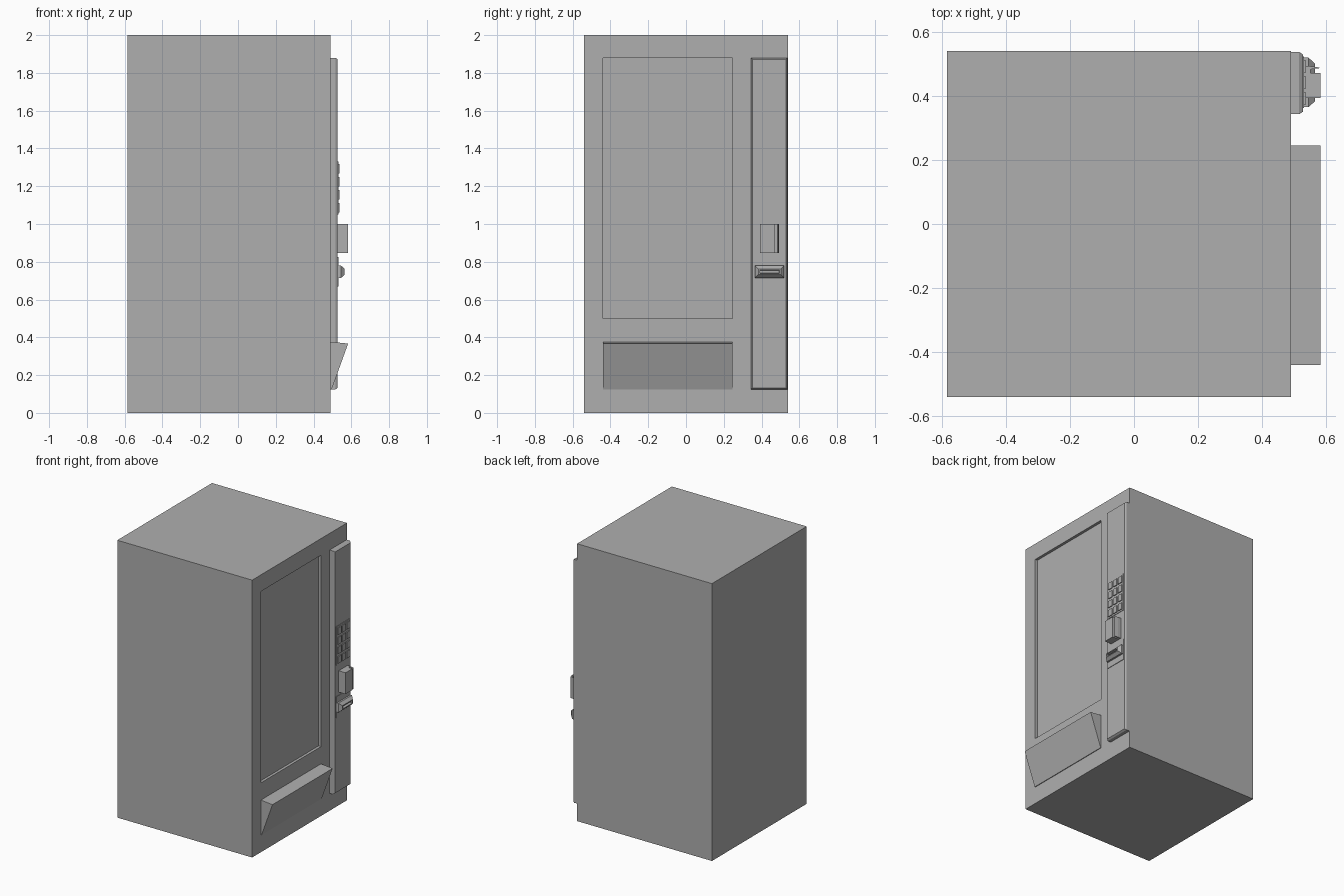
import bpy
import bmesh

cube = bpy.data.objects.get("Cube")
if cube:
    bpy.data.objects.remove(cube, do_unlink=True)

COLOUR = (0.428, 0.428, 0.428, 1)
grey = bpy.data.materials.new("plain grey")
grey.use_nodes = True
grey.diffuse_color = COLOUR
grey.node_tree.nodes["Principled BSDF"].inputs["Base Color"].default_value = COLOUR


def finish(name, bm):
    bmesh.ops.recalc_face_normals(bm, faces=bm.faces)
    mesh = bpy.data.meshes.new(name)
    bm.to_mesh(mesh)
    bm.free()
    mesh.materials.append(grey)
    obj = bpy.data.objects.new(name, mesh)
    bpy.context.collection.objects.link(obj)


def add_loft(bm, area, steps):
    """Loft a rectangle (y0, y1, z0, z1) outwards along x; steps are (x, inset y, inset z)."""
    y0, y1, z0, z1 = area
    rings = []
    for x, dy, dz in steps:
        corners = ((y0 + dy, z0 + dz), (y1 - dy, z0 + dz), (y1 - dy, z1 - dz), (y0 + dy, z1 - dz))
        rings.append([bm.verts.new((x, y, z)) for y, z in corners])
    for a, b in zip(rings, rings[1:]):
        for i in range(4):
            j = (i + 1) % 4
            bm.faces.new((a[i], a[j], b[j], b[i]))
    bm.faces.new(rings[0][::-1])
    bm.faces.new(rings[-1])


def loft(name, area, steps):
    bm = bmesh.new()
    add_loft(bm, area, steps)
    finish(name, bm)


def prism(name, profile, y0, y1):
    """Extrude an x-z profile along y."""
    bm = bmesh.new()
    face = bm.faces.new([bm.verts.new((x, y0, z)) for x, z in profile])
    ext = bmesh.ops.extrude_face_region(bm, geom=[face])["geom"]
    verts = [v for v in ext if isinstance(v, bmesh.types.BMVert)]
    bmesh.ops.translate(bm, verts=verts, vec=(0, y1 - y0, 0))
    finish(name, bm)


FRONT = 0.491
PANEL = 0.528
WIN = (-0.44, 0.245, 0.5, 1.88)

# Cabinet: front face is a frame of quads around the recessed window
bm = bmesh.new()
outer = [bm.verts.new((FRONT, y, z)) for y, z in ((-0.54, 0), (0.54, 0), (0.54, 2), (-0.54, 2))]
back = [bm.verts.new((-0.585, v.co.y, v.co.z)) for v in outer]
corners = ((WIN[0], WIN[2]), (WIN[1], WIN[2]), (WIN[1], WIN[3]), (WIN[0], WIN[3]))
rim = [bm.verts.new((FRONT, y, z)) for y, z in corners]
glass = [bm.verts.new((FRONT - 0.02, y, z)) for y, z in corners]
for a, b in ((back, outer), (outer, rim), (rim, glass)):
    for i in range(4):
        j = (i + 1) % 4
        bm.faces.new((a[i], a[j], b[j], b[i]))
bm.faces.new(back)
bm.faces.new(glass)
finish("cabinet", bm)

# Delivery flap with a thin lower lip
prism("delivery_flap",
      ((FRONT, 0.125), (FRONT + 0.005, 0.125), (0.583, 0.367), (FRONT, 0.376)), WIN[0], WIN[1])

# Control panel with chamfered edge
loft("control_panel", (0.343, 0.538, 0.125, 1.88),
     ((FRONT, 0, 0), (0.516, 0, 0), (PANEL, 0.008, 0.008)))

# Keypad plate and its flat buttons
loft("keypad_plate", (0.363, 0.521, 1.05, 1.33), ((PANEL - 0.005, 0, 0), (0.532, 0, 0)))
bm = bmesh.new()
for row in range(4):
    for col in range(3):
        y, z = 0.392 + 0.05 * col, 1.086 + 0.069 * row
        add_loft(bm, (y - 0.019, y + 0.019, z - 0.025, z + 0.025),
                 ((0.53, 0, 0), (0.538, 0, 0)))
finish("keypad_buttons", bm)

# Card reader: block, swipe groove floor and tapered fin
loft("card_reader_block", (0.393, 0.472, 0.846, 1.0), ((PANEL - 0.005, 0, 0), (0.583, 0, 0)))
loft("card_reader_groove", (0.472, 0.493, 0.846, 1.0), ((PANEL - 0.005, 0, 0), (0.552, 0, 0)))
loft("card_reader_fin", (0.483, 0.493, 0.846, 1.0), ((0.55, 0, 0), (0.58, 0.004, 0)))

# Note acceptor: backing plate and chamfered nose with an inset slot
loft("note_plate", (0.363, 0.523, 0.67, 0.825), ((PANEL - 0.005, 0, 0), (0.532, 0, 0)))
loft("note_acceptor", (0.365, 0.52, 0.714, 0.78),
     ((0.53, 0, 0), (0.545, 0, 0), (0.565, 0.018, 0.018),
      (0.565, 0.026, 0.024), (0.547, 0.028, 0.026)))
